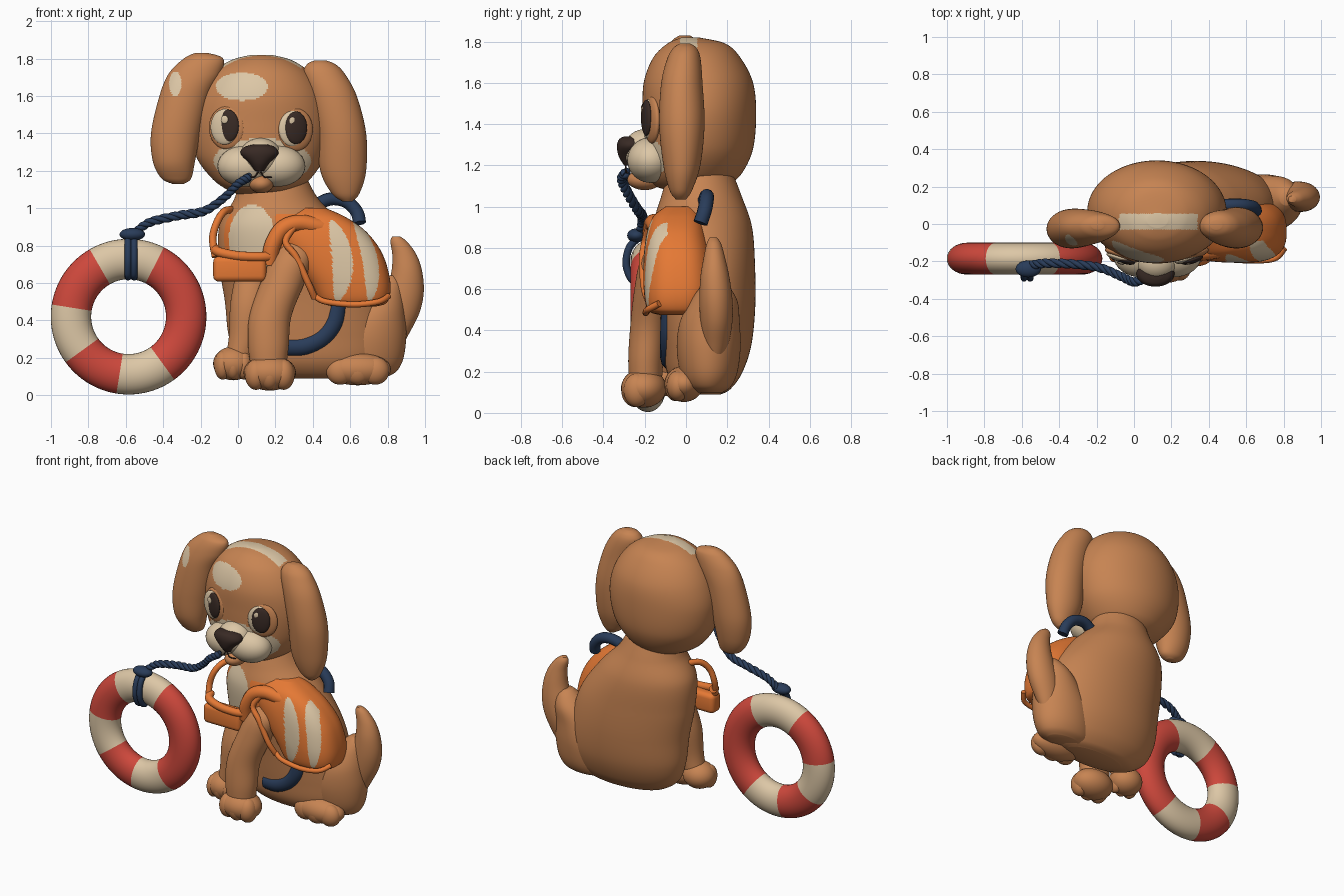
import bpy, bmesh, math
from mathutils import Matrix, Vector

cube = bpy.data.objects.get("Cube")
if cube:
    bpy.data.objects.remove(cube)


def material(name, rgb):
    m = bpy.data.materials.new(name)
    m.use_nodes = True
    m.diffuse_color = (*rgb, 1)
    m.node_tree.nodes["Principled BSDF"].inputs["Base Color"].default_value = (*rgb, 1)
    return m


fur = material("tan fur", (.57, .23, .085))
cream = material("cream", (.72, .57, .38))
red = material("red", (.62, .065, .045))
navy = material("navy", (.022, .045, .1))
orange = material("orange", (.78, .19, .035))
dark = material("dark brown", (.04, .023, .018))
parts = []


def finish(name, bm, mats, rule=None):
    """Store a mesh; rule(face centre) picks the material slot."""
    bmesh.ops.recalc_face_normals(bm, faces=bm.faces)
    if rule:
        for f in bm.faces:
            f.material_index = int(rule(f.calc_center_median()))
    me = bpy.data.meshes.new(name)
    bm.to_mesh(me)
    bm.free()
    for m in mats:
        me.materials.append(m)
    ob = bpy.data.objects.new(name, me)
    bpy.context.collection.objects.link(ob)
    parts.append(ob)
    return ob


def smooth_path(pts, n=8):
    """Catmull-Rom interpolation of tuples of any length."""
    p = [pts[0], *pts, pts[-1]]
    out = []
    for i in range(1, len(p) - 2):
        for k in range(n):
            t = k / n
            out.append([.5 * (2*b + (c-a)*t + (2*a-5*b+4*c-d)*t*t + (3*b-a-3*c+d)*t**3)
                        for a, b, c, d in zip(*p[i-1:i+3])])
    return out + [list(pts[-1])]


def loft(name, sections, mats, rule=None, power=1):
    """Stack horizontal ovals given as (z, x_min, x_max, y_min, y_max); painted ones are finer."""
    bm = bmesh.new()
    rings = []
    n, steps = (220, 14) if rule else (72, 6)
    for z, x0, x1, y0, y1 in smooth_path(sections, steps):
        ring = []
        for k in range(n):
            a = math.tau * k / n
            c, s = [math.copysign(abs(v) ** power, v) for v in (math.cos(a), math.sin(a))]
            ring.append(bm.verts.new(((x0+x1)/2 + (x1-x0)/2*c, (y0+y1)/2 + (y1-y0)/2*s, z)))
        rings.append(ring)
    for a, b in zip(rings, rings[1:]):
        for k in range(n):
            bm.faces.new((a[k], a[(k+1) % n], b[(k+1) % n], b[k]))
    bm.faces.new(rings[0])
    bm.faces.new(rings[-1])
    return finish(name, bm, mats, rule)


def ball(name, at, size, mat, turn=0):
    bm = bmesh.new()
    bmesh.ops.create_uvsphere(bm, u_segments=32, v_segments=20, radius=1, matrix=Matrix.LocRotScale(
        Vector(at), Matrix.Rotation(turn, 3, 'Z').to_quaternion(), Vector(size)))
    return finish(name, bm, [mat])


def tube(name, pts, mat, radius, n=8):
    """Round tube through (x, y, z) points."""
    cu = bpy.data.curves.new(name, 'CURVE')
    cu.dimensions = '3D'
    cu.bevel_depth = radius
    cu.bevel_resolution = 4
    cu.use_fill_caps = True
    rows = smooth_path(pts, n)
    sp = cu.splines.new('POLY')
    sp.points.add(len(rows) - 1)
    for q, r in zip(sp.points, rows):
        q.co = (*r, 1)
    cu.materials.append(mat)
    ob = bpy.data.objects.new(name, cu)
    bpy.context.collection.objects.link(ob)
    bpy.ops.object.select_all(action='DESELECT')
    ob.select_set(True)
    bpy.context.view_layer.objects.active = ob
    bpy.ops.object.convert(target='MESH')
    parts.append(bpy.context.object)


def oval(c, x, z, rx, rz):
    return ((c.x - x) / rx) ** 2 + ((c.z - z) / rz) ** 2 < 1


# Torso with chest patch and harness sides
def torso_rule(c):
    if c.y < .05 and (oval(c, .075, .83, .125, .19) or oval(c, .06, .66, .075, .2)):
        return 1
    return 2 if c.y < -.02 and .72 < c.z < .97 and (c.x < -.03 or .2 < c.x < .35) else 0


loft("torso", [(.09, .2, .62, .02, .17), (.115, .1, .7, -.04, .215), (.19, .0, .77, -.09, .27),
               (.32, -.05, .79, -.11, .315), (.5, -.07, .77, -.13, .335), (.7, -.1, .71, -.155, .335),
               (.9, -.1, .57, -.16, .32), (1.05, -.02, .43, -.12, .27), (1.18, .02, .36, -.08, .22)],
     [fur, cream, orange], torso_rule)


# Head with forehead patch, crown stripe and pale lower face
def head_rule(c):
    if c.z > 1.74 and -.03 < c.y < .055 and -.08 < c.x < .34:
        return 1
    return c.y < -.02 and (oval(c, .02, 1.65, .14, .075) or oval(c, .13, 1.25, .26, .125))


loft("head", [(1.075, .0, .26, -.06, .14), (1.1, -.06, .31, -.15, .2), (1.16, -.14, .39, -.19, .27),
              (1.28, -.225, .465, -.205, .325), (1.45, -.25, .495, -.21, .34), (1.6, -.215, .465, -.205, .325),
              (1.72, -.14, .39, -.16, .265), (1.79, -.04, .29, -.09, .19), (1.82, .07, .18, -.02, .06)],
     [fur, cream], head_rule)

# Floppy ears
loft("right_ear", [(1.13, -.35, -.29, -.05, .0), (1.16, -.41, -.25, -.08, .03), (1.25, -.455, -.23, -.12, .06),
                   (1.4, -.465, -.2, -.13, .08), (1.6, -.42, -.15, -.12, .08), (1.72, -.37, -.09, -.1, .07),
                   (1.8, -.29, -.08, -.07, .05), (1.83, -.23, -.16, -.03, .02)],
     [fur, cream], lambda c: c.y < -.02 and oval(c, -.335, 1.665, .033, .065))
loft("left_ear", [(1.035, .56, .61, -.05, .0), (1.08, .5, .65, -.08, .03), (1.2, .44, .685, -.11, .07),
                  (1.4, .42, .685, -.13, .09), (1.6, .38, .635, -.12, .08), (1.72, .35, .57, -.09, .07),
                  (1.77, .37, .52, -.06, .05), (1.79, .41, .47, -.03, .02)], [fur])

# Muzzle, nose and mouth
for side, x in (("right", .04), ("left", .21)):
    ball(side + "_cheek", (x, -.17, 1.225), (.15, .115, .11), cream)
ball("muzzle_bridge", (.12, -.2, 1.27), (.115, .105, .105), cream)
ball("chin", (.125, -.2, 1.13), (.065, .085, .05), fur)
loft("nose", [(1.2, .09, .14, -.3, -.24), (1.24, .06, .17, -.325, -.22), (1.29, .015, .215, -.335, -.2),
              (1.325, .03, .2, -.325, -.2), (1.34, .08, .16, -.3, -.22)], [dark])
tube("mouth_line", [(.06, -.283, 1.165), (.09, -.29, 1.168), (.115, -.292, 1.2),
                    (.14, -.29, 1.168), (.18, -.283, 1.165)], dark, .004)

# Eyes
for side, x, z, s in (("right", -.06, 1.43, -1), ("left", .305, 1.42, 1)):
    turn = s * .3
    ball(side + "_eyelid", (x, -.165, z), (.1, .028, .115), fur, turn)
    ball(side + "_eye_white", (x - .012, -.182, z + .005), (.078, .022, .095), cream, turn)
    ball(side + "_iris", (x + .006, -.192, z + .01), (.061, .02, .087), dark, turn)
    ball(side + "_eye_glint", (x - .012, -.21, z + .045), (.02, .006, .022), cream, turn)

# Legs, haunch and tail
loft("left_front_leg", [(.1, .08, .25, -.27, -.12), (.25, .055, .27, -.28, -.11), (.42, .06, .285, -.27, -.09),
                        (.6, .12, .355, -.25, -.05), (.74, .18, .4, -.22, -.03), (.83, .25, .37, -.15, -.05)], [fur])
loft("right_front_leg", [(.14, -.08, .05, -.17, -.04), (.3, -.05, .12, -.18, -.03),
                         (.5, -.04, .16, -.18, .0), (.7, .0, .16, -.12, .0)], [fur])
loft("left_haunch", [(.1, .55, .8, .05, .18), (.13, .49, .85, .0, .22), (.2, .47, .885, -.03, .25),
                     (.32, .48, .9, -.045, .265), (.44, .56, .895, -.03, .26), (.54, .66, .89, .02, .25),
                     (.61, .74, .88, .07, .21), (.64, .78, .85, .1, .17)], [fur])
loft("tail", [(.25, .82, .87, .11, .17), (.33, .76, .915, .085, .205), (.44, .76, .97, .07, .225),
              (.55, .79, .993, .065, .225), (.66, .82, .985, .07, .21), (.75, .825, .955, .085, .19),
              (.82, .815, .905, .1, .17), (.85, .825, .865, .115, .15)], [fur])


def paw(name, x, y, z, w, d, h):
    ball(name, (x, y, z), (w, d, h), fur)
    for i in (-1, 0, 1):
        ball(name + "_toe", (x + i * w * .53, y - d * (.4 - .1 * abs(i)), z - h * .1),
             (w * .42, d * .59, h * .86), fur)


paw("left_front_paw", .17, -.205, .12, .14, .11, .095)
paw("right_front_paw", -.025, -.11, .17, .108, .1, .09)
paw("left_hind_paw", .64, -.01, .14, .178, .095, .087)


# Life vest with two pale stripes
def stripe_rule(c):
    taper = 1 - ((c.z - .72) / .215) ** 2
    if c.y > -.09 or taper <= 0:
        return 0
    middles = .56 - .9 * (c.z - .68) ** 2, .715 - .9 * (c.z - .62) ** 2
    return any(abs(c.x - m) < w * math.sqrt(taper) for m, w in zip(middles, (.055, .042)))


loft("vest_panel", [(.475, .48, .74, -.13, .06), (.5, .43, .8, -.185, .1), (.6, .37, .815, -.205, .13),
                    (.75, .26, .775, -.205, .125), (.87, .2, .69, -.19, .1), (.95, .23, .58, -.16, .075),
                    (1.0, .29, .47, -.1, .04)], [orange, cream], stripe_rule, .75)
tube("vest_lower_trim", [(.41, -.17, .53), (.47, -.185, .5), (.62, -.195, .485), (.75, -.185, .5),
                         (.805, -.13, .53)], orange, .016)
tube("vest_shoulder_strap", [(.17, -.15, .7), (.185, -.165, .8), (.24, -.165, .89), (.33, -.155, .92),
                             (.44, -.14, .9), (.52, -.11, .89)], orange, .045)
tube("vest_front_trim", [(.3, -.18, .9), (.255, -.2, .82), (.31, -.21, .74), (.375, -.2, .6),
                         (.41, -.17, .52)], orange, .018)
tube("chest_loop", [(-.12, -.15, .74), (-.135, -.12, .84), (-.11, -.1, .93), (-.07, -.05, .985),
                    (-.02, .03, .99)], orange, .02)

# Chest buckle pouch
bm = bmesh.new()
bmesh.ops.create_cube(bm, size=1, matrix=Matrix.LocRotScale(
    Vector((.01, -.155, .675)), None, Vector((.285, .1, .135))))
bmesh.ops.bevel(bm, geom=bm.edges[:], offset=.03, segments=4, affect='EDGES', profile=.5)
finish("chest_pouch", bm, [orange])
tube("chest_band", [(-.125, -.12, .785), (-.1, -.17, .765), (.0, -.19, .745), (.12, -.19, .74),
                    (.19, -.17, .745)], orange, .026)

# Grab handle and belly strap
tube("grab_handle", [(.4, .09, .96), (.43, .09, 1.02), (.5, .1, 1.05), (.58, .1, 1.035),
                     (.635, .09, .98), (.65, .07, .92)], navy, .035)
tube("belly_strap", [(.27, -.06, .26), (.36, -.07, .265), (.45, -.07, .31), (.51, -.07, .39),
                     (.53, -.065, .5)], navy, .055)

# Life ring with red and cream sections
bm = bmesh.new()
count, sides = 120, 32
grid = [[bm.verts.new((-.585 + (.308 + .108 * math.cos(b)) * math.cos(a), -.185 + .085 * math.sin(b),
                       .42 + (.308 + .108 * math.cos(b)) * math.sin(a)))
         for b in [math.tau * j / sides for j in range(sides)]]
        for a in [math.tau * i / count for i in range(count)]]
for i in range(count):
    for j in range(sides):
        a, b, k = grid[i], grid[(i + 1) % count], (j + 1) % sides
        bm.faces.new((a[j], b[j], b[k], a[k]))


def ring_rule(c):
    angle = math.degrees(math.atan2(c.z - .42, c.x + .585)) % 360
    return any(lo < angle < hi for lo, hi in ((63, 120), (171, 216), (261, 306)))


finish("life_ring", bm, [red, cream], ring_rule)

# Twisted rope, knot and hanging ends in front of the ring
path = smooth_path([(-.55, -.22, .87), (-.47, -.21, .925), (-.32, -.215, .96), (-.18, -.235, .985),
                    (-.07, -.28, 1.06), (.0, -.31, 1.13), (.06, -.29, 1.165)], 12)
for s in range(3):
    strand = []
    for i, p in enumerate(path):
        a = i * .55 + s * math.tau / 3
        strand.append((p[0], p[1] + .012 * math.cos(a), p[2] + .012 * math.sin(a)))
    tube("rope_strand", strand, navy, .014, 2)
ball("rope_knot", (-.565, -.24, .86), (.068, .045, .034), navy)
for x in (-.588, -.555):
    tube("rope_end", [(x, -.23, .85), (x, -.275, .8), (x, -.29, .72), (x, -.265, .65), (x, -.225, .63)], navy, .018)

# Smooth shading with crisp edges
bpy.ops.object.select_all(action='DESELECT')
for ob in parts:
    ob.select_set(True)
bpy.context.view_layer.objects.active = parts[0]
bpy.ops.object.shade_smooth_by_angle(angle=math.radians(50))
